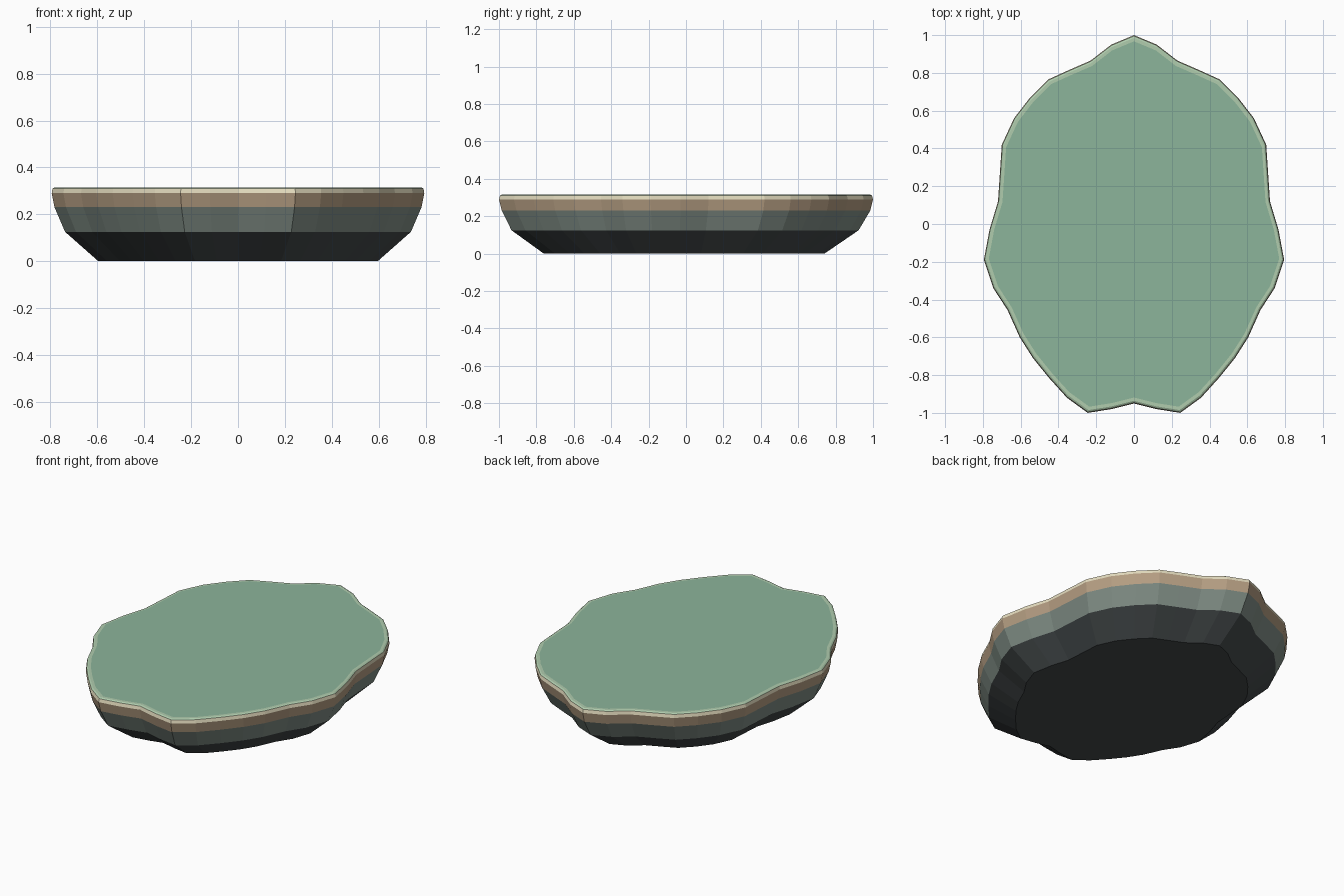
import bpy, bmesh

if "Cube" in bpy.data.objects:
    bpy.data.objects.remove(bpy.data.objects["Cube"])

# Right half of the island outline, from back point to front notch
HALF = [(0, 1.0), (.12, .95), (.23, .865), (.345, .815), (.455, .765),
        (.55, .67), (.635, .56), (.70, .42), (.71, .27), (.72, .12),
        (.765, -.03), (.795, -.19), (.745, -.34), (.67, -.455), (.605, -.6),
        (.535, -.71), (.45, -.815), (.355, -.92), (.245, -1.0), (.12, -.98),
        (0, -.95)]
OUTLINE = HALF + [(-x, y) for x, y in HALF[-2:0:-1]]

# Rings going up: scale, y shift, height
RINGS = [(.75, -.01, 0), (.928, -.005, .125), (.985, 0, .23),
         (1, 0, .29), (.995, 0, .31), (.985, 0, .315), (.967, 0, .315)]


def material(name, rgb):
    m = bpy.data.materials.new(name)
    m.diffuse_color = [(c / 255) ** 2.2 for c in rgb] + [1]
    m.use_nodes = True
    m.node_tree.nodes["Principled BSDF"].inputs["Base Color"].default_value = m.diffuse_color
    return m


MATS = [material("dark_rock", (70, 75, 76)), material("slate", (128, 141, 133)),
        material("soil", (180, 157, 130)), material("sand", (226, 218, 188)),
        material("grass_edge", (174, 203, 172)), material("grass", (139, 179, 153))]
BAND_MATS = [0, 1, 2, 3, 4, 4]

# Island: stacked rings with a coloured band between each pair
bm = bmesh.new()
loops = [[bm.verts.new((x * s, y * s + dy, z)) for x, y in OUTLINE]
         for s, dy, z in RINGS]
n = len(OUTLINE)
for k, mat in enumerate(BAND_MATS):
    a, b = loops[k], loops[k + 1]
    for i in range(n):
        j = (i + 1) % n
        bm.faces.new((a[i], a[j], b[j], b[i])).material_index = mat
bm.faces.new(loops[0]).material_index = 0
bm.faces.new(loops[-1]).material_index = 5
bmesh.ops.recalc_face_normals(bm, faces=bm.faces)

mesh = bpy.data.meshes.new("island")
bm.to_mesh(mesh)
bm.free()
for m in MATS:
    mesh.materials.append(m)
bpy.context.collection.objects.link(bpy.data.objects.new("island", mesh))
